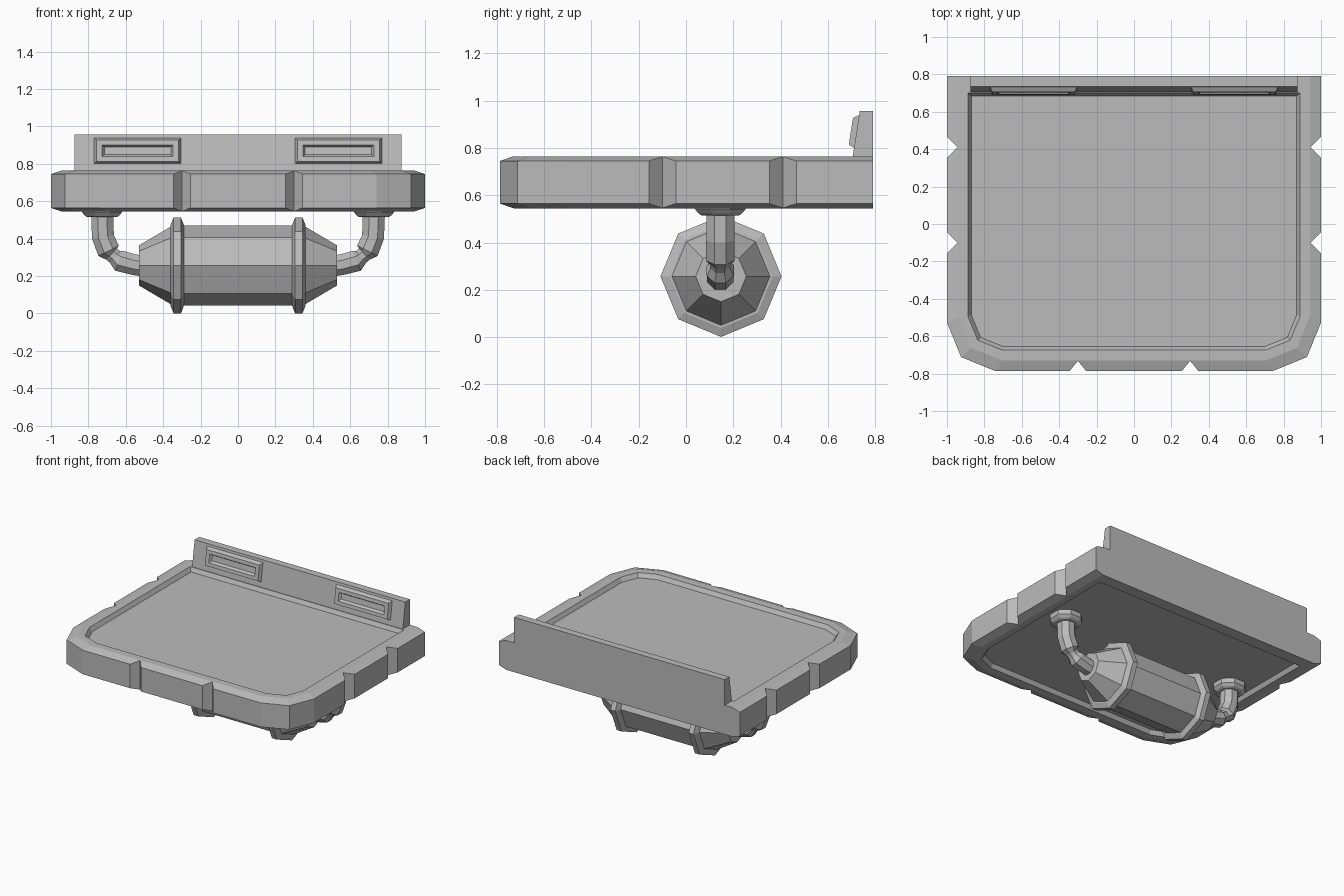
import bpy
import bmesh
from math import cos, sin, pi
from mathutils import Vector

cube = bpy.data.objects.get("Cube")
if cube:
    bpy.data.objects.remove(cube, do_unlink=True)

grey = bpy.data.materials.new("plain grey")
grey.use_nodes = True
colour = (0.5, 0.5, 0.5, 1)
grey.diffuse_color = colour
grey.node_tree.nodes["Principled BSDF"].inputs["Base Color"].default_value = colour


def finish(name, bm):
    bmesh.ops.recalc_face_normals(bm, faces=bm.faces)
    mesh = bpy.data.meshes.new(name)
    bm.to_mesh(mesh)
    bm.free()
    mesh.materials.append(grey)
    obj = bpy.data.objects.new(name, mesh)
    bpy.context.collection.objects.link(obj)
    return obj


def add_loft(bm, loops):
    """Skin a row of equal loops and cap both ends."""
    rings = [[bm.verts.new(p) for p in loop] for loop in loops]
    n = len(rings[0])
    for a, b in zip(rings, rings[1:]):
        for i in range(n):
            j = (i + 1) % n
            bm.faces.new((a[i], a[j], b[j], b[i]))
    bm.faces.new(rings[0][::-1])
    bm.faces.new(rings[-1])


def loft(name, loops):
    bm = bmesh.new()
    add_loft(bm, loops)
    return finish(name, bm)


def octagon(centre, direction, radius, turn=0.0):
    """Eight-sided ring around a direction lying in the x-z plane."""
    side = Vector((0, 1, 0))
    up = side.cross(Vector(direction).normalized())
    return [Vector(centre) + radius * (cos(a) * side + sin(a) * up)
            for a in (turn + k * pi / 4 for k in range(8))]


def deck_loop(half, front, back, corner, z):
    """Deck outline: square at the back, two-step corners at the front."""
    c, m = corner, corner * 0.29
    right = [(half, back), (half, c - front), (half - m, m - front), (half - c, -front)]
    return [(x, y, z) for x, y in right + [(-x, y) for x, y in reversed(right)]]


# Deck with bevelled rim and a shallow pan above and below
MID = 0.655
side_profile = [(0.87, 0.655, 0.685, 0.17, 0.08), (0.888, 0.673, 0.70, 0.18, 0.11),
                (0.94, 0.73, 0.79, 0.235, 0.11), (1.0, 0.787, 0.79, 0.26, 0.09)]
loops = [deck_loop(h, f, b, c, MID - z) for h, f, b, c, z in side_profile]
loops += [deck_loop(h, f, b, c, MID + z) for h, f, b, c, z in reversed(side_profile)]
deck = loft("deck", loops)

# V-shaped notches in the rim
cutter_bm = bmesh.new()


def add_notch(edge, along, depth, half, out):
    for_z = []
    for z in (0.4, 0.9):
        ring = []
        wide = half * 2
        for d, w in ((depth, 0), (-depth, -wide), (-depth, wide)):
            p = edge - out * d + along * w
            ring.append((p.x, p.y, z))
        for_z.append(ring)
    add_loft(cutter_bm, for_z)


X, Y = Vector((1, 0, 0)), Vector((0, 1, 0))
for s in (-1, 1):
    add_notch(Vector((s * 0.3, -0.787, 0)), X, 0.055, 0.045, -Y)
    for y in (-0.10, 0.41):
        add_notch(Vector((s, y, 0)), Y, 0.056, 0.057, X * s)
cutter = finish("notch_cutter", cutter_bm)
cutter.hide_render = True
cut = deck.modifiers.new("notches", "BOOLEAN")
cut.operation = "DIFFERENCE"
cut.solver = "EXACT"
cut.object = cutter
bpy.context.view_layer.objects.active = deck
bpy.ops.object.modifier_apply(modifier=cut.name)
bpy.data.objects.remove(cutter, do_unlink=True)

# Upright back plate with a leaning front face
plate = [(0.70, 0.73), (0.79, 0.73), (0.79, 0.957), (0.735, 0.957)]
loft("back_plate", [[(x, y, z) for y, z in plate] for x in (-0.875, 0.875)])


# Framed slots on the back plate
def slot_loop(cx, half_x, half_z, out):
    loop = []
    for sx, sz in ((-1, -1), (1, -1), (1, 1), (-1, 1)):
        z = 0.87 + sz * half_z
        face_y = 0.705 + (z - 0.765) * 0.155
        loop.append((cx + sx * half_x, face_y - out, z))
    return loop


for side, s in (("left", 1), ("right", -1)):
    cx = s * 0.537
    loft(side + "_slot_frame", [
        slot_loop(cx, 0.232, 0.069, -0.01), slot_loop(cx, 0.232, 0.069, 0.0),
        slot_loop(cx, 0.22, 0.057, 0.024), slot_loop(cx, 0.19, 0.031, 0.024),
        slot_loop(cx, 0.178, 0.02, 0.006)])

# Tank with tapered ends
AXIS_Y, AXIS_Z = 0.148, 0.257


def turned(name, profile):
    return loft(name, [octagon((x, AXIS_Y, AXIS_Z), X, r) for x, r in profile])


taper = [(0.53, 0.107), (0.35, 0.213)]
turned("tank", [(-x, r) for x, r in taper] + taper[::-1])

# Bands, pipes and flanges on each side
for side, s in (("left", 1), ("right", -1)):
    turned(side + "_tank_band", [(s * x, r) for x, r in (
        (0.29, 0.2), (0.29, 0.218), (0.305, 0.256), (0.345, 0.256), (0.36, 0.218), (0.36, 0.2))])

    path = [(0.50, 0.252, 0.06), (0.56, 0.262, 0.06), (0.635, 0.282, 0.062),
            (0.657, 0.302, 0.045), (0.676, 0.318, 0.045), (0.692, 0.335, 0.066),
            (0.722, 0.41, 0.064), (0.727, 0.55, 0.064)]
    points = [Vector((s * x, 0.145, z)) for x, z, r in path]
    rings = []
    for i, (p, row) in enumerate(zip(points, path)):
        tangent = points[min(i + 1, len(path) - 1)] - points[max(i - 1, 0)]
        rings.append(octagon(p, tangent, row[2], pi / 8))
    loft(side + "_pipe", rings)

    loft(side + "_pipe_flange", [
        octagon((s * 0.727, 0.145, z), (0, 0, 1), r, pi / 8)
        for z, r in ((0.515, 0.085), (0.522, 0.098), (0.54, 0.115), (0.59, 0.115))])
